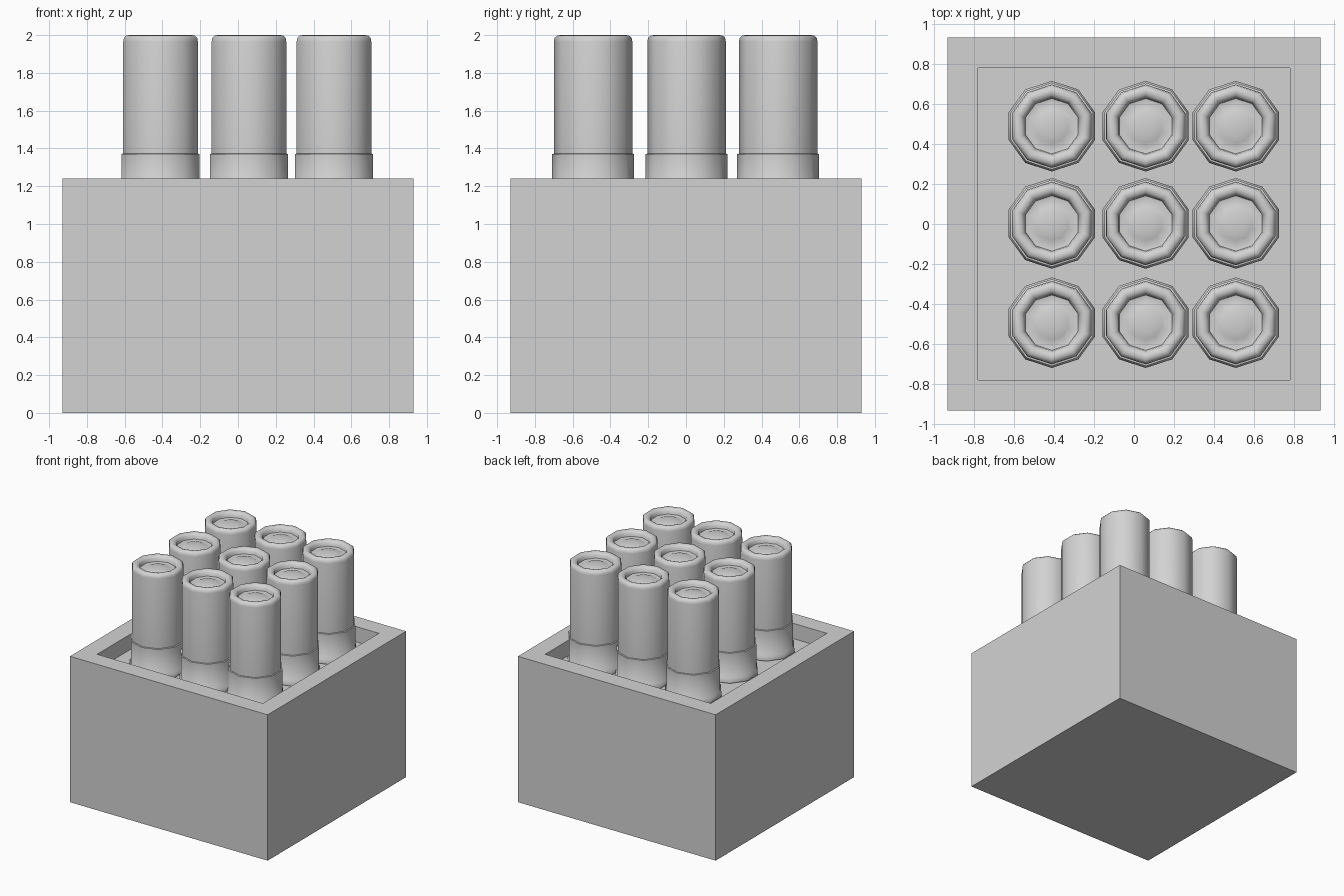
import bpy, bmesh, math

if "Cube" in bpy.data.objects:
    bpy.data.objects.remove(bpy.data.objects["Cube"])

grey = bpy.data.materials.new("light grey")
grey.diffuse_color = (0.65, 0.65, 0.65, 1)
grey.use_nodes = True
grey.node_tree.nodes["Principled BSDF"].inputs["Base Color"].default_value = grey.diffuse_color


def finish(name, bm, smooth=False):
    bmesh.ops.recalc_face_normals(bm, faces=bm.faces)
    me = bpy.data.meshes.new(name)
    bm.to_mesh(me)
    bm.free()
    me.materials.append(grey)
    ob = bpy.data.objects.new(name, me)
    bpy.context.collection.objects.link(ob)
    if smooth:
        bpy.ops.object.select_all(action='DESELECT')
        ob.select_set(True)
        bpy.context.view_layer.objects.active = ob
        bpy.ops.object.shade_smooth_by_angle(angle=math.radians(50))
    return ob


def lathe(name, profile, sides=10):
    # revolve an (r, z) profile, capping both ends
    bm = bmesh.new()
    rings = []
    for r, z in profile:
        rings.append([bm.verts.new((r * math.cos(a), r * math.sin(a), z))
                      for a in (math.pi / 2 + 2 * math.pi * i / sides for i in range(sides))])
    for a, b in zip(rings, rings[1:]):
        for i in range(sides):
            j = (i + 1) % sides
            bm.faces.new((a[i], a[j], b[j], b[i]))
    bm.faces.new(rings[0])
    bm.faces.new(rings[-1])
    return finish(name, bm, True)


# Box: solid block with a recessed tray in the top
OUT, INN, TOP, FLOOR = 0.93, 0.717, 1.24, 1.11
bm = bmesh.new()
bmesh.ops.create_cube(bm, size=2)
for v in bm.verts:
    v.co.x *= OUT
    v.co.y *= OUT
    v.co.z = TOP if v.co.z > 0 else 0
top = max(bm.faces, key=lambda f: f.calc_center_median().z)
bmesh.ops.inset_individual(bm, faces=[top], thickness=OUT - INN)
pit = bmesh.ops.extrude_discrete_faces(bm, faces=[top])["faces"][0]
for v in pit.verts:
    v.co.z = FLOOR
finish("box", bm)

# Cartridge parts: metal base with rim, and tube with a dished top
base = lathe("cartridge_base", [
    (0.20, FLOOR), (0.226, FLOOR + 0.008), (0.226, FLOOR + 0.045),
    (0.217, FLOOR + 0.055), (0.217, 1.37), (0.207, 1.373)])
tube = lathe("cartridge_tube", [
    (0.208, 1.36), (0.208, 1.965), (0.204, 1.985), (0.19, 1.998), (0.172, 2.0),
    (0.155, 1.994), (0.143, 1.98), (0.138, 1.955), (0.115, 1.950),
    (0.085, 1.962), (0.045, 1.968), (0.01, 1.97)])

# Three by three grid of cartridges
places = [(x, y) for x in (-0.41, 0.058, 0.508) for y in (-0.492, 0.003, 0.488)]
for part in (base, tube):
    for k, (x, y) in enumerate(places):
        ob = part
        if k:
            ob = part.copy()
            ob.name = f"{part.name}_{k + 1}"
            bpy.context.collection.objects.link(ob)
        ob.location = (x, y, 0)
